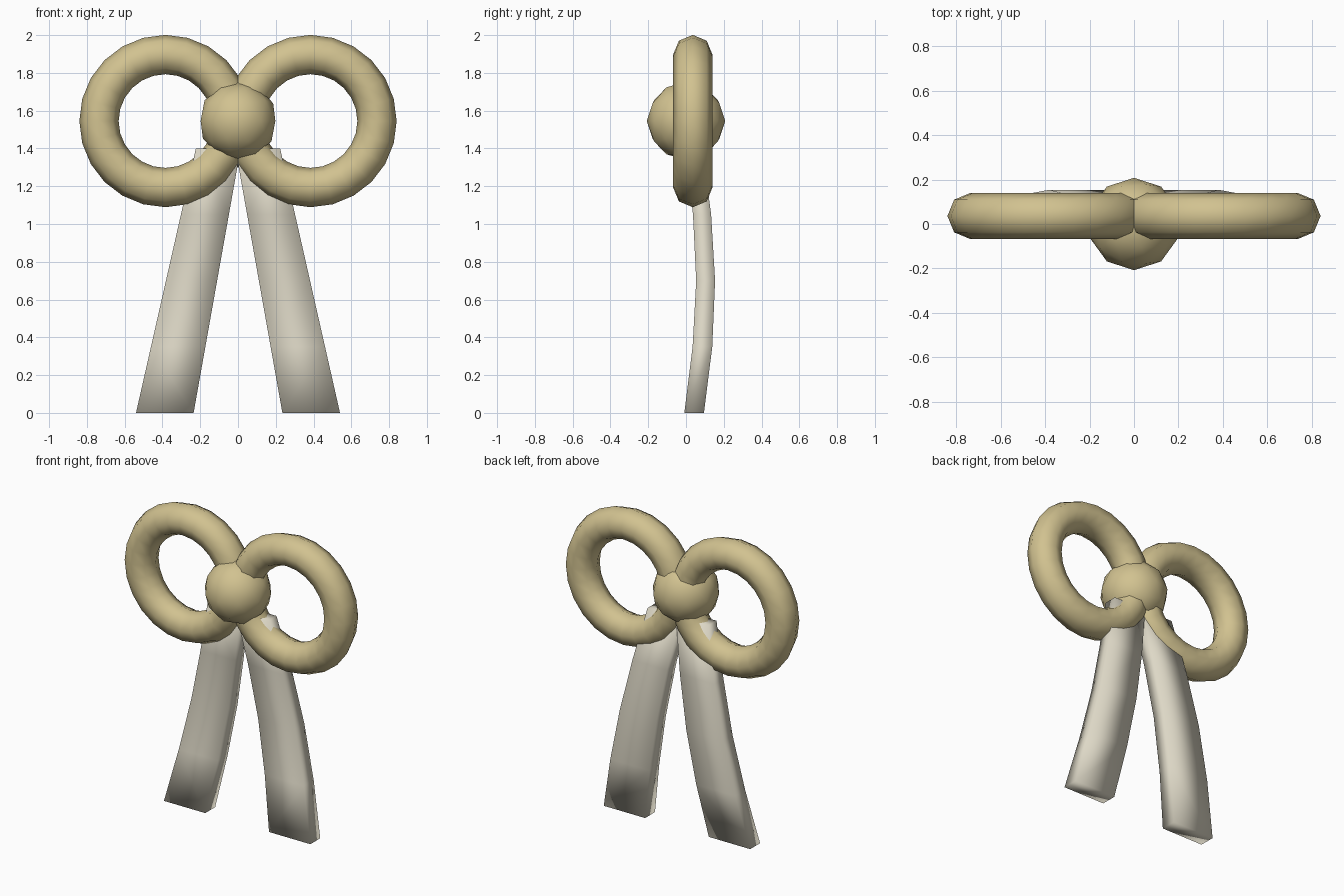
import bpy, bmesh, math
from mathutils import Vector

if "Cube" in bpy.data.objects:
    bpy.data.objects.remove(bpy.data.objects["Cube"])


def material(name, rgb):
    m = bpy.data.materials.new(name)
    m.diffuse_color = (*rgb, 1.0)
    m.use_nodes = True
    m.node_tree.nodes["Principled BSDF"].inputs["Base Color"].default_value = m.diffuse_color
    return m


gold = material("pale_gold", (0.64, 0.54, 0.28))
cream = material("cream", (0.73, 0.69, 0.57))


def finish(obj, name, mat):
    obj.name = name
    obj.data.materials.append(mat)
    for p in obj.data.polygons:
        p.use_smooth = True


# Two ring loops of the bow
for side, label in ((-1, "left"), (1, "right")):
    bpy.ops.mesh.primitive_torus_add(
        major_segments=24, minor_segments=8, major_radius=0.352, minor_radius=0.104,
        location=(side * 0.384, 0.036, 1.545), rotation=(math.pi / 2, 0, 0))
    finish(bpy.context.object, label + "_loop", gold)

# Centre knot
bpy.ops.mesh.primitive_ico_sphere_add(subdivisions=2, radius=0.208, location=(0, 0, 1.546))
finish(bpy.context.object, "knot", gold)

# Hanging tails: tapered rectangular section swept down a gentle backward bow
# each station: z, y centre, half thickness
STATIONS = [(0.0, 0.043, 0.052), (0.35, 0.087, 0.052), (0.7, 0.104, 0.050),
            (1.05, 0.085, 0.048), (1.4, 0.042, 0.045)]


def tail(side, name):
    bm = bmesh.new()
    rings = []
    for z, y, h in STATIONS:
        t = z / 1.4
        inner = 0.235 - 0.249 * t
        outer = 0.54 - 0.317 * t
        rings.append([bm.verts.new((side * x, y + dy, z)) for x, dy in
                      ((inner, -h), (outer, -h), (outer, h), (inner, h))])
    for a, b in zip(rings, rings[1:]):
        for i in range(4):
            j = (i + 1) % 4
            bm.faces.new((a[i], a[j], b[j], b[i]))
    bm.faces.new(rings[0])
    bm.faces.new(rings[-1])
    bmesh.ops.recalc_face_normals(bm, faces=bm.faces)
    me = bpy.data.meshes.new(name)
    bm.to_mesh(me)
    bm.free()
    obj = bpy.data.objects.new(name, me)
    bpy.context.collection.objects.link(obj)
    finish(obj, name, cream)


tail(-1, "left_tail")
tail(1, "right_tail")
